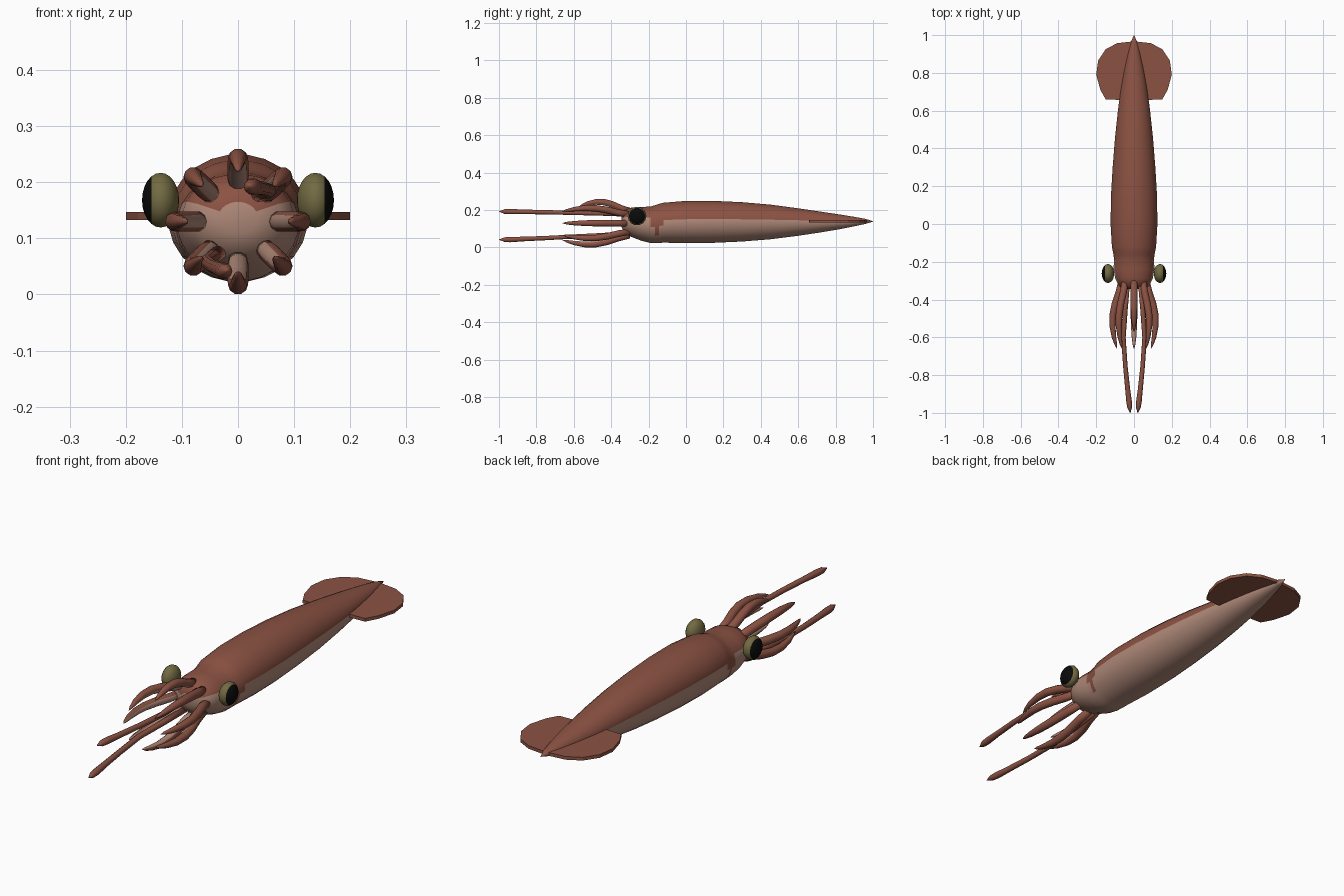
import bpy, bmesh
from math import sin, cos, pi, radians
from mathutils import Matrix, Vector

if "Cube" in bpy.data.objects:
    bpy.data.objects.remove(bpy.data.objects["Cube"])


def material(name, rgb):
    m = bpy.data.materials.new(name)
    m.use_nodes = True
    m.diffuse_color = (*rgb, 1)
    bsdf = m.node_tree.nodes["Principled BSDF"]
    bsdf.inputs["Base Color"].default_value = (*rgb, 1)
    bsdf.inputs["Roughness"].default_value = 0.8
    return m


BROWN = material("red brown skin", (0.26, 0.085, 0.056))
PALE = material("pale belly", (0.43, 0.25, 0.19))
OLIVE = material("olive eye", (0.17, 0.145, 0.055))
BLACK = material("black pupil", (0.003, 0.003, 0.003))


def finish(name, bm, mats, rule=None, smooth=True):
    """Turn a bmesh into an object, choosing each face's colour by a rule."""
    bmesh.ops.recalc_face_normals(bm, faces=bm.faces)
    bm.normal_update()
    for f in bm.faces:
        f.smooth = smooth
        if rule:
            f.material_index = int(rule(f.calc_center_median(), f.normal))
    me = bpy.data.meshes.new(name)
    bm.to_mesh(me)
    bm.free()
    for m in mats:
        me.materials.append(m)
    ob = bpy.data.objects.new(name, me)
    bpy.context.collection.objects.link(ob)
    return ob


def loft(name, rings, seg, rule, turn=0.0):
    """Skin elliptical rings (y, x, z, rx, rz) stacked along y."""
    bm = bmesh.new()
    loops = []
    for y, x, z, rx, rz in rings:
        angles = [turn + 2 * pi * i / seg for i in range(seg)]
        loops.append([bm.verts.new((x + rx * cos(a), y, z + rz * sin(a))) for a in angles])
    for a, b in zip(loops, loops[1:]):
        for i in range(seg):
            j = (i + 1) % seg
            bm.faces.new((a[i], a[j], b[j], b[i]))
    bm.faces.new(loops[0])
    bm.faces.new(loops[-1])
    return finish(name, bm, [BROWN, PALE], rule)


# Head and mantle: y, half width, top, bottom
profile = [
    (-0.345, 0.035, 0.165, 0.11), (-0.33, 0.078, 0.20, 0.075),
    (-0.29, 0.10, 0.215, 0.055), (-0.24, 0.109, 0.217, 0.036),
    (-0.19, 0.107, 0.22, 0.023), (-0.165, 0.109, 0.227, 0.022),
    (-0.145, 0.113, 0.234, 0.023), (-0.12, 0.118, 0.24, 0.025),
    (0, 0.125, 0.25, 0.022), (0.15, 0.123, 0.25, 0.024),
    (0.3, 0.114, 0.243, 0.031), (0.45, 0.102, 0.23, 0.043),
    (0.6, 0.086, 0.21, 0.062), (0.72, 0.07, 0.192, 0.08),
    (0.82, 0.052, 0.177, 0.097), (0.9, 0.034, 0.164, 0.113),
    (0.96, 0.018, 0.153, 0.126), (1.0, 0.001, 0.14, 0.138),
]
SEG = 24
rings = [(y, 0, (t + b) / 2, w, (t - b) / 2) for y, w, t, b in profile]


def belly(c, n):
    # The brown collar dips down behind each eye
    if -0.19 < c.y < -0.12:
        return c.z < 0.06 + abs(c.y + 0.155) * 2.5
    mid = 0.137 if c.y > -0.2 else 0.145
    return c.z < mid + 0.01 * (c.y < 0.5)


loft("head_and_mantle", rings, SEG, belly, pi / SEG)

# Tail fin: one thin plate, outlined on one side and mirrored
half = [(0.03, 0.655), (0.15, 0.66), (0.178, 0.71), (0.2, 0.79),
        (0.19, 0.865), (0.15, 0.925), (0.09, 0.957), (0.02, 0.965)]
outline = half + [(-x, y) for x, y in reversed(half)]
bm = bmesh.new()
face = bm.faces.new([bm.verts.new((x, y, 0.133)) for x, y in outline])
top = bmesh.ops.extrude_face_region(bm, geom=[face])["geom"]
bmesh.ops.translate(bm, vec=(0, 0, 0.014),
                    verts=[v for v in top if isinstance(v, bmesh.types.BMVert)])
finish("tail_fin", bm, [BROWN], smooth=False)

# Eyes: flattened spheres with a dark outer cap
for side, label in ((1, "left"), (-1, "right")):
    bm = bmesh.new()
    bmesh.ops.create_uvsphere(bm, u_segments=14, v_segments=12, radius=1,
                              matrix=Matrix.Rotation(pi / 2, 4, "Y"))
    place = Matrix.Translation((side * 0.138, -0.262, 0.168))
    bm.transform(place @ Matrix.Diagonal((0.033, 0.05, 0.05, 1)))
    finish(label + "_eye", bm, [OLIVE, BLACK],
           lambda c, n, s=side: c.x * s > 0.1545)

# Eight arms in a ring, bowed outward, with pale inner faces
CZ = 0.13
arm_path = [(-0.30, 0.066, 0.017), (-0.36, 0.079, 0.019), (-0.42, 0.099, 0.019),
            (-0.48, 0.112, 0.018), (-0.54, 0.114, 0.016), (-0.60, 0.106, 0.012),
            (-0.64, 0.096, 0.007), (-0.66, 0.09, 0.001)]
for k in range(8):
    a = radians(90 + 45 * k)
    out = Vector((cos(a), 0, sin(a)))
    # The uppermost arm is shorter than the rest
    reach = 0.75 if k == 0 else 1.0
    path = [(-0.30 + (y + 0.30) * reach, r * cos(a), CZ + r * sin(a), t, t)
            for y, r, t in arm_path]
    loft(f"arm_{k + 1}", path, 10, lambda c, n, o=out: n.dot(o) < -0.75)

# Two long feeding tentacles, one high and one low, ending in pointed clubs
tentacle_path = [(-0.31, 0.035, 0.0, 0.014), (-0.45, 0.046, 0.3, 0.013),
                 (-0.6, 0.056, 0.5, 0.012), (-0.75, 0.046, 0.75, 0.012),
                 (-0.87, 0.034, 0.9, 0.013), (-0.94, 0.026, 1.0, 0.015),
                 (-0.97, 0.023, 1.0, 0.013), (-1.0, 0.02, 1.0, 0.001)]
for side, label, z0, z1 in ((1, "left", 0.178, 0.192), (-1, "right", 0.075, 0.042)):
    path = [(y, side * x, z0 + (z1 - z0) * f, t, t) for y, x, f, t in tentacle_path]
    loft(label + "_tentacle", path, 10, None)
